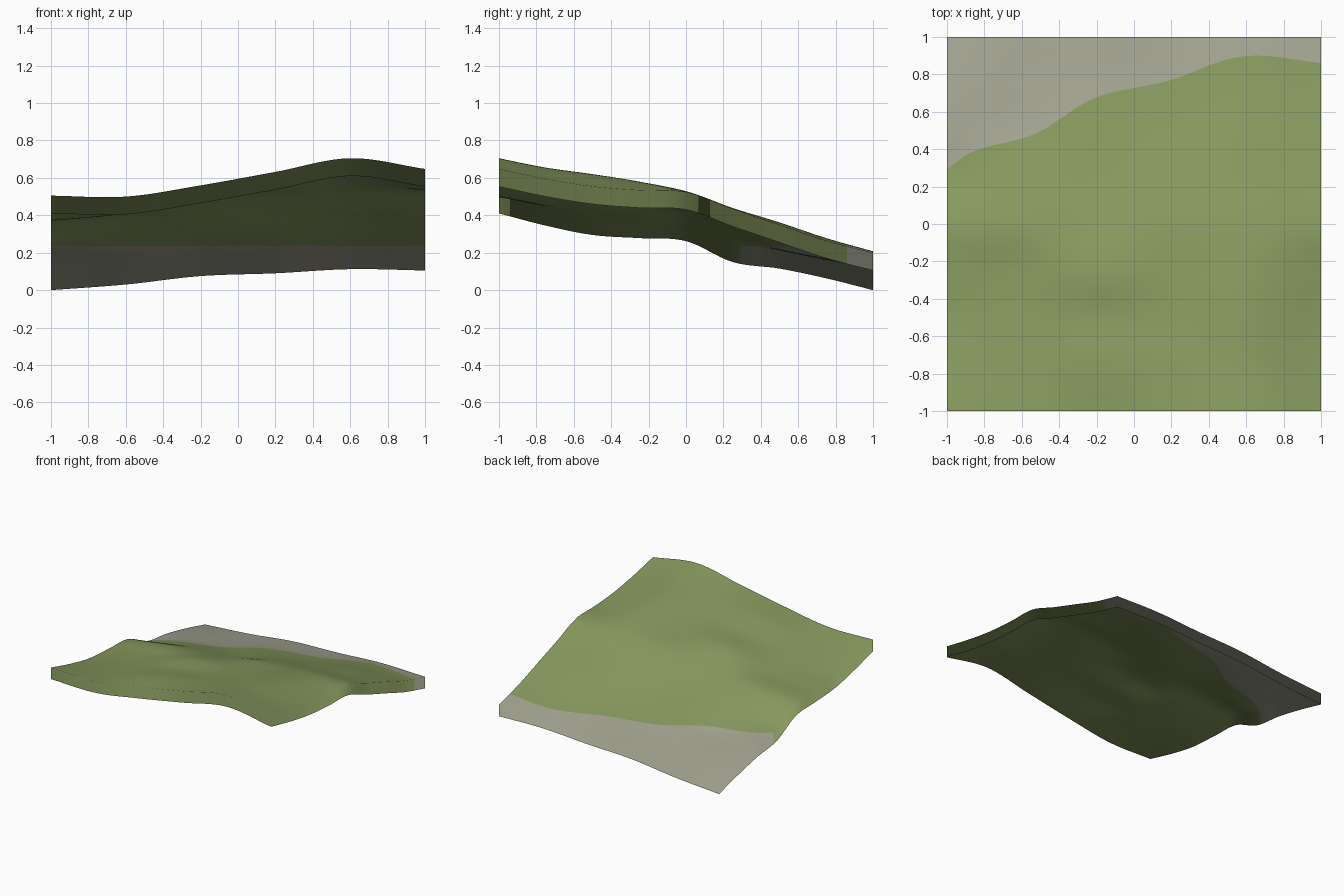
import bpy
import bmesh
from mathutils import Vector

default_cube = bpy.data.objects.get("Cube")
if default_cube:
    bpy.data.objects.remove(default_cube, do_unlink=True)

SEGMENTS = 64
SKIRT_DEPTH = 0.095
GRASS_LINE = 0.235

# Hill profiles from front to back, one for each station from x = -1 to x = 1
PROFILES = [
    [.505, .44, .39, .373, .357, .245, .21, .158, .095],
    [.50, .465, .435, .412, .40, .31, .222, .17, .125],
    [.56, .55, .512, .505, .43, .345, .28, .218, .17],
    [.632, .60, .56, .53, .495, .405, .31, .24, .185],
    [.705, .655, .62, .58, .527, .437, .36, .277, .207],
    [.648, .595, .555, .535, .525, .435, .35, .265, .20],
]


def smooth_sample(values, position):
    """Catmull-Rom value of evenly spaced samples, position from -1 to 1."""
    t = (position + 1) / 2 * (len(values) - 1)
    i = max(0, min(int(t), len(values) - 2))
    t -= i
    padded = [2 * values[0] - values[1], *values, 2 * values[-1] - values[-2]]
    a, b, c, d = padded[i:i + 4]
    return b + t / 2 * (c - a + t * (2 * a - 5 * b + 4 * c - d + t * (3 * (b - c) + d - a)))


def ground_height(x, y):
    return smooth_sample([smooth_sample(p, y) for p in PROFILES], x)


def make_material(name, colour):
    material = bpy.data.materials.new(name)
    material.use_nodes = True
    material.diffuse_color = (*colour, 1)
    shader = material.node_tree.nodes["Principled BSDF"]
    shader.inputs["Base Color"].default_value = (*colour, 1)
    shader.inputs["Roughness"].default_value = 0.9
    return material


def column(vert):
    return round(vert.co.x, 4), round(vert.co.y, 4)


# Rolling ground surface
bm = bmesh.new()
bmesh.ops.create_grid(bm, x_segments=SEGMENTS, y_segments=SEGMENTS, size=1)
for v in bm.verts:
    v.co.z = ground_height(v.co.x, v.co.y)

# Cut along the level where grass gives way to bare ground
bmesh.ops.bisect_plane(bm, geom=bm.verts[:] + bm.edges[:] + bm.faces[:], dist=1e-5,
                       plane_co=(0, 0, GRASS_LINE), plane_no=(0, 0, 1))
bm.normal_update()
ground_normals = {column(v): v.normal.copy() for v in bm.verts}

# Skirt hanging from the border, open underneath
border = [e for e in bm.edges if e.is_boundary]
skirt = bmesh.ops.extrude_edge_only(bm, edges=border)["geom"]
bmesh.ops.translate(bm, vec=Vector((0, 0, -SKIRT_DEPTH)),
                    verts=[g for g in skirt if isinstance(g, bmesh.types.BMVert)])

# Grass above the line, bare ground below it
for f in bm.faces:
    f.smooth = True
    f.material_index = 0 if max(v.co.z for v in f.verts) > GRASS_LINE + 1e-4 else 1

mesh = bpy.data.meshes.new("terrain")
bm.to_mesh(mesh)
bm.free()
mesh.materials.append(make_material("grass_green", (.242, .319, .114)))
mesh.materials.append(make_material("bare_ground_grey", (.366, .371, .283)))

# The skirt shares the ground's shading so the border blends in
mesh.normals_split_custom_set_from_vertices([ground_normals[column(v)] for v in mesh.vertices])

terrain = bpy.data.objects.new("terrain", mesh)
bpy.context.collection.objects.link(terrain)
